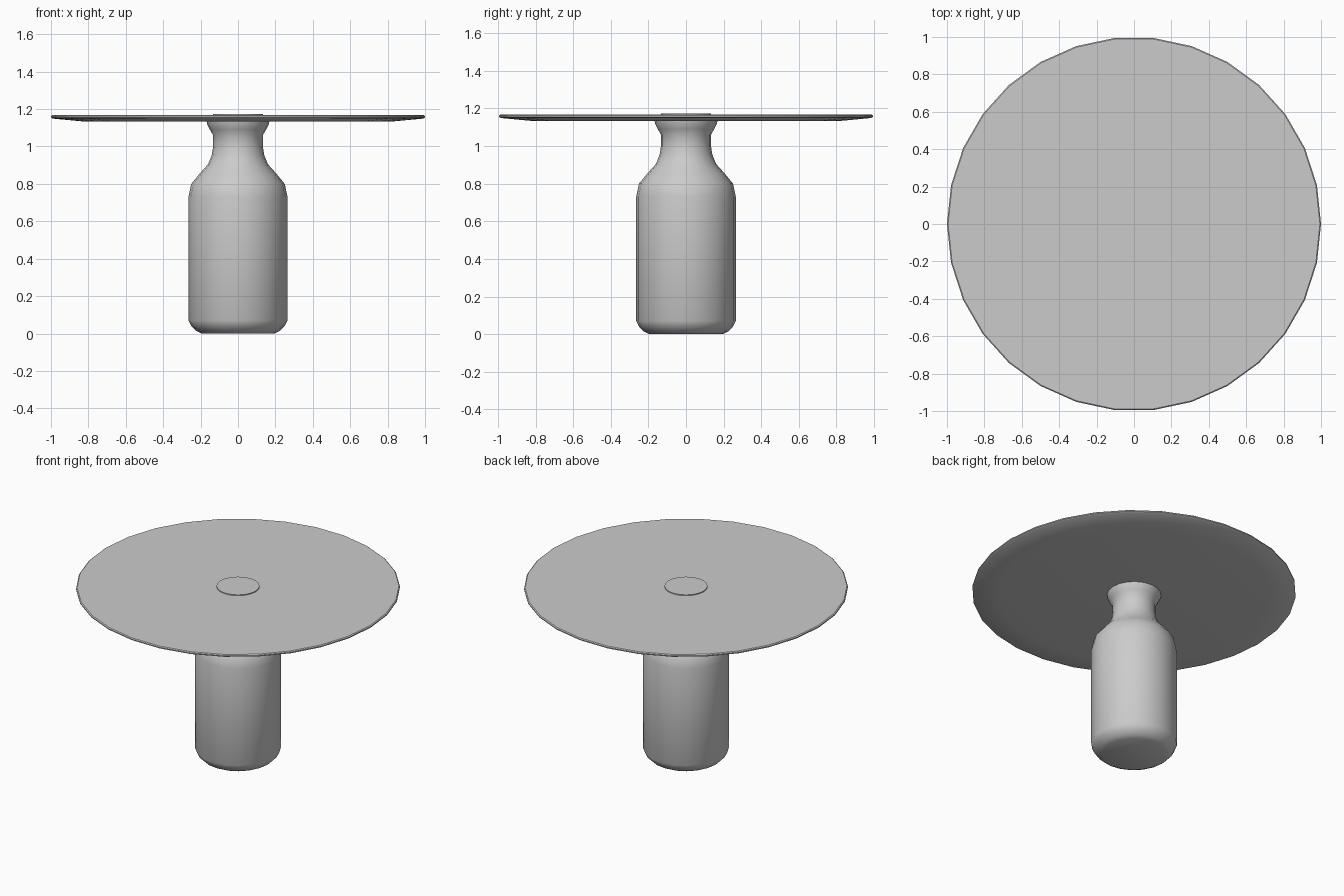
import bpy
import math

if "Cube" in bpy.data.objects:
    bpy.data.objects.remove(bpy.data.objects["Cube"], do_unlink=True)

grey = bpy.data.materials.new("light_grey")
grey.use_nodes = True
colour = (0.6, 0.6, 0.6, 1)
grey.diffuse_color = colour
grey.node_tree.nodes["Principled BSDF"].inputs["Base Color"].default_value = colour


def lathe(name, profile, sides, angle):
    """Revolve (radius, height) points around z and cap both ends."""
    verts, faces = [], []
    for r, z in profile:
        for i in range(sides):
            a = math.tau * i / sides
            verts.append((r * math.cos(a), r * math.sin(a), z))
    for k in range(len(profile) - 1):
        for i in range(sides):
            j = (i + 1) % sides
            a, b = k * sides, (k + 1) * sides
            faces.append((a + i, a + j, b + j, b + i))
    faces.append(tuple(reversed(range(sides))))
    faces.append(tuple(range(len(verts) - sides, len(verts))))
    mesh = bpy.data.meshes.new(name)
    mesh.from_pydata(verts, [], faces)
    mesh.materials.append(grey)
    obj = bpy.data.objects.new(name, mesh)
    bpy.context.collection.objects.link(obj)
    bpy.ops.object.select_all(action="DESELECT")
    obj.select_set(True)
    bpy.context.view_layer.objects.active = obj
    bpy.ops.object.shade_smooth_by_angle(angle=math.radians(angle))
    return obj


# Bottle-shaped pedestal with rounded foot, shoulder and flared neck
lathe("pedestal", [
    (0.195, 0), (0.225, 0.015), (0.25, 0.04), (0.265, 0.07),
    (0.265, 0.73), (0.25, 0.8), (0.205, 0.855), (0.16, 0.905),
    (0.14, 0.955), (0.133, 1.0), (0.133, 1.06), (0.15, 1.09),
    (0.165, 1.12), (0.168, 1.137)], 20, 40)

# Thin round top with a bevelled underside
lathe("table_top", [
    (0.83, 1.134), (0.99, 1.149), (1.0, 1.155), (1.0, 1.162),
    (0.994, 1.167)], 30, 30)

# Slightly raised disc in the middle of the top
lathe("centre_disc", [(0.133, 1.16), (0.133, 1.173)], 20, 30)
